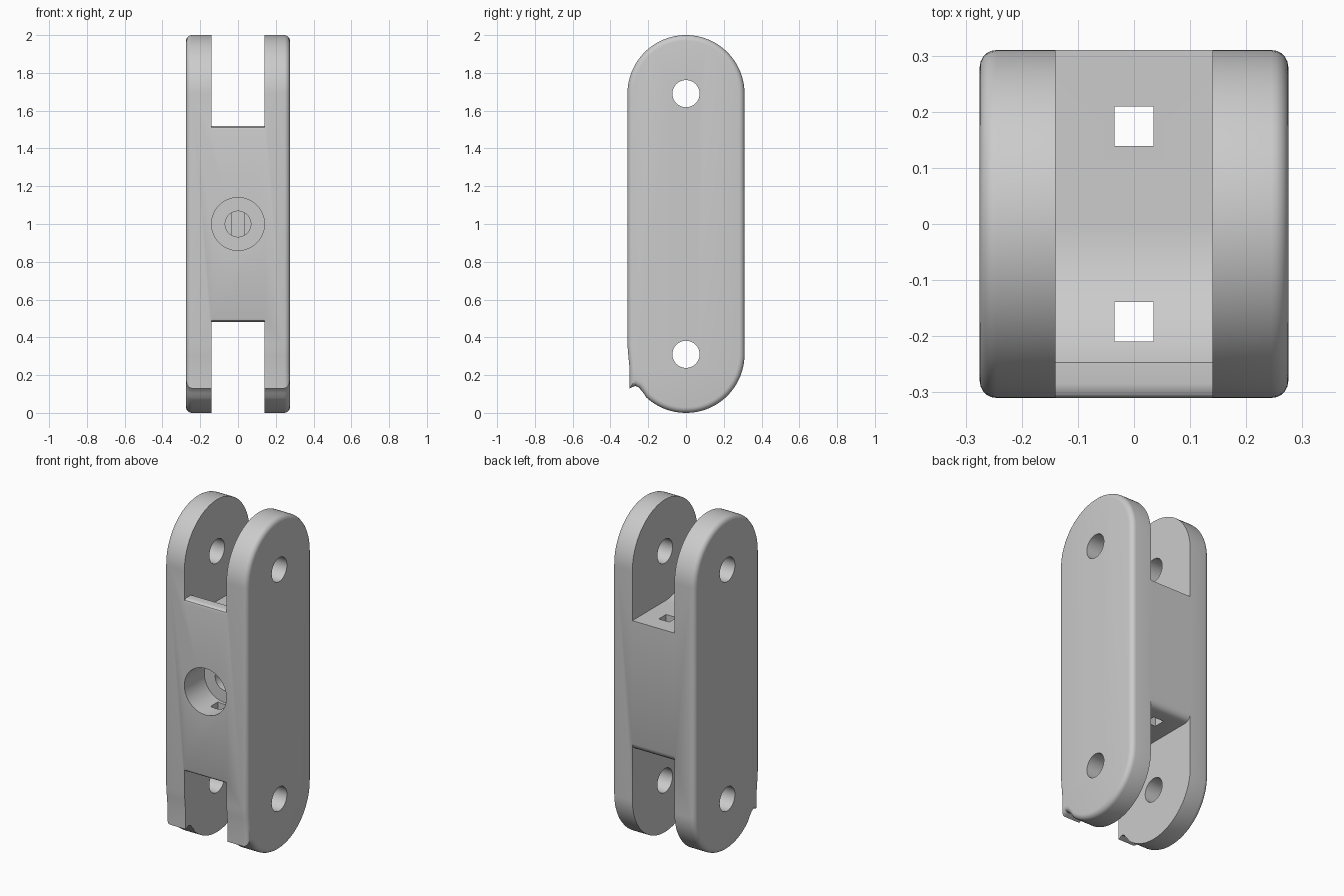
import bpy, bmesh
from math import sin, cos, pi, asin, radians

cube = bpy.data.objects.get("Cube")
if cube:
    bpy.data.objects.remove(cube)

HALF_W, SLOT, R = 0.275, 0.14, 0.31
LOW, HIGH = 0.31, 1.69
IN_R = 0.30

grey = bpy.data.materials.new("plain_grey")
grey.use_nodes = True
grey.diffuse_color = (0.6, 0.6, 0.6, 1)
grey.node_tree.nodes["Principled BSDF"].inputs["Base Color"].default_value = (0.6, 0.6, 0.6, 1)


def arc(cz, r, a0, a1, n):
    """Points (y, z) on an arc, angles from +y towards +z."""
    return [(r * cos(a0 + (a1 - a0) * i / n), cz + r * sin(a0 + (a1 - a0) * i / n))
            for i in range(n + 1)]


def prism(name, points, half, bevel=0):
    """Extrude a (y, z) outline along x, optionally rounding both rims."""
    bm = bmesh.new()
    face = bm.faces.new([bm.verts.new((-half, y, z)) for y, z in points])
    ext = bmesh.ops.extrude_face_region(bm, geom=[face])
    verts = [v for v in ext["geom"] if isinstance(v, bmesh.types.BMVert)]
    bmesh.ops.translate(bm, verts=verts, vec=(2 * half, 0, 0))
    bmesh.ops.recalc_face_normals(bm, faces=bm.faces)
    if bevel:
        rims = [e for e in bm.edges if abs(e.verts[0].co.x - e.verts[1].co.x) < 1e-5]
        bmesh.ops.bevel(bm, geom=rims, offset=bevel, segments=5, profile=0.5,
                        affect='EDGES', clamp_overlap=False)
    mesh = bpy.data.meshes.new(name)
    bm.to_mesh(mesh)
    bm.free()
    ob = bpy.data.objects.new(name, mesh)
    bpy.context.collection.objects.link(ob)
    return ob


def cylinder(name, r, depth, loc, rot):
    bpy.ops.mesh.primitive_cylinder_add(vertices=64, radius=r, depth=depth,
                                        location=loc, rotation=rot)
    bpy.context.object.name = name
    return bpy.context.object


def box(name, loc, size):
    bpy.ops.mesh.primitive_cube_add(size=1, location=loc)
    bpy.context.object.name = name
    bpy.context.object.scale = size
    return bpy.context.object


# Link body: long rounded bar with a small stop spur at the lower front
outline = arc(HIGH, R, 0, pi, 48)
outline += [(-R, 0.36), (-0.305, 0.30), (-0.299, 0.24), (-0.298, 0.13),
            (-0.268, 0.143), (-0.250, 0.135), (-0.225, 0.105)]
start = pi + asin(0.227 / R)
outline += arc(LOW, R, start, 2 * pi, 36)
body = prism("link_body", outline, HALF_W, 0.03)
body.data.materials.append(grey)

# Fork slots: flat at the back, curved up to a rounded lip at the front
lip = [(-0.5, 1.50), (-R, 1.50), (-0.306, 1.511), (-0.297, 1.518), (-0.285, 1.52)]
curve = arc(HIGH, IN_R, pi + asin(0.17 / IN_R), 1.5 * pi, 20)
floor = lip + curve
upper = floor + [(0.5, HIGH - IN_R), (0.5, 2.3), (-0.5, 2.3)]
lower = [(y, 2 - z) for y, z in floor]
lower += [(0.27, 0.61), (0.287, 0.614), (0.302, 0.627), (R, 0.65),
          (0.5, 0.65), (0.5, -0.3), (-0.5, -0.3)]
cutters = [prism("upper_slot_cutter", upper, SLOT),
           prism("lower_slot_cutter", lower, SLOT)]

# Pivot holes through both fork arms
for name, z in (("lower", LOW), ("upper", HIGH)):
    cutters.append(cylinder(name + "_pivot_cutter", 0.072, 1, (0, 0, z), (0, pi / 2, 0)))

# Stepped blind hole in the front
cutters.append(cylinder("counterbore_cutter", 0.14, 0.38, (0, -0.31, 1), (pi / 2, 0, 0)))
cutters.append(cylinder("bore_cutter", 0.068, 0.375, (0, -0.0125, 1), (pi / 2, 0, 0)))

# Square cord channels running lengthwise
for name, y in (("front", -0.174), ("back", 0.174)):
    cutters.append(box(name + "_channel_cutter", (0, y, 1), (0.07, 0.07, 1.4)))

# Cut everything out of the body, then drop the cutters
for cutter in cutters:
    cutter.hide_render = True
    mod = body.modifiers.new(cutter.name, 'BOOLEAN')
    mod.object = cutter
    mod.operation = 'DIFFERENCE'
    mod.solver = 'EXACT'

bpy.ops.object.select_all(action='DESELECT')
body.select_set(True)
bpy.context.view_layer.objects.active = body
for mod in list(body.modifiers):
    bpy.ops.object.modifier_apply(modifier=mod.name)
for cutter in cutters:
    bpy.data.objects.remove(cutter)
bpy.ops.object.shade_smooth_by_angle(angle=radians(30))
